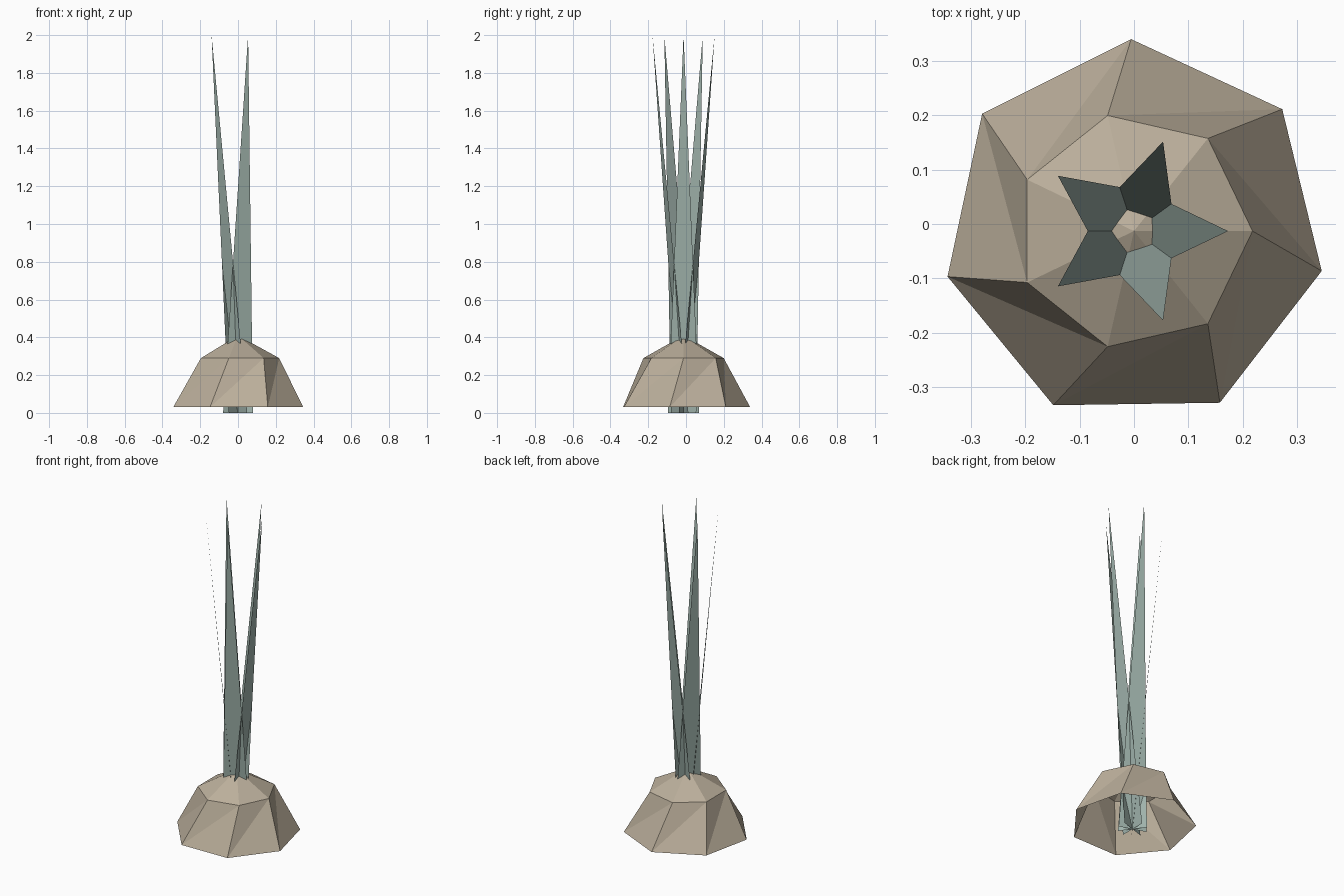
import bpy, math

if "Cube" in bpy.data.objects:
    bpy.data.objects.remove(bpy.data.objects["Cube"])

CY = -0.013  # plant axis sits slightly toward the front


def material(name, color):
    m = bpy.data.materials.new(name)
    m.diffuse_color = color
    m.use_nodes = True
    m.node_tree.nodes["Principled BSDF"].inputs["Base Color"].default_value = m.diffuse_color
    return m


def add_mesh(name, verts, faces, mat):
    me = bpy.data.meshes.new(name)
    me.from_pydata(verts, [], faces)
    me.materials.append(mat)
    ob = bpy.data.objects.new(name, me)
    bpy.context.collection.objects.link(ob)
    return ob


def ring(n, r, z, start):
    return [(r * math.cos(start + i * math.tau / n),
             CY + r * math.sin(start + i * math.tau / n), z) for i in range(n)]


tan = material("mound_tan", (0.50, 0.43, 0.33, 1))
green = material("leaf_green", (0.35, 0.45, 0.41, 1))

# Open-bottomed seven-sided mound with a twisted lower ring
N = 7
verts = ring(N, 0.353, 0.03, math.radians(-12)) + ring(N, 0.218, 0.29, 0) + [(0, CY, 0.41)]
faces = []
for i in range(N):
    j = (i + 1) % N
    faces += [(i, j, N + j), (i, N + j, N + i), (N + i, N + j, 2 * N)]
add_mesh("mound", verts, faces, tan)

# Five thin leaning leaves, crossing each other at the base
for k in range(5):
    a = k * math.tau / 5
    c, s = math.cos(a), math.sin(a)
    w, lean = 0.083, 0.173
    add_mesh(f"leaf_{k + 1}",
             [(w * s, CY - w * c, 0), (-w * s, CY + w * c, 0), (lean * c, CY + lean * s, 2.0)],
             [(0, 1, 2)], green)
